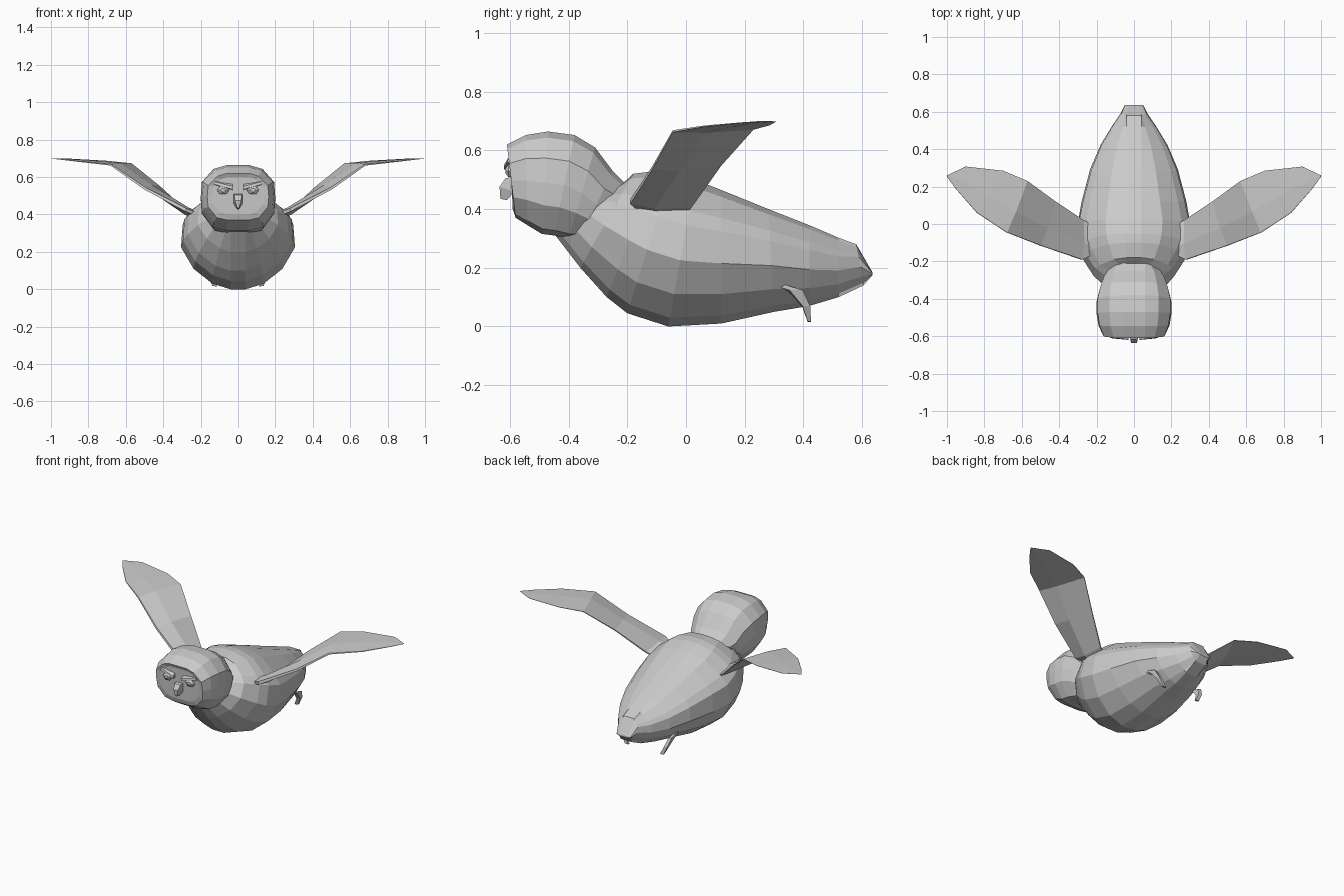
import bpy, bmesh
from mathutils import Vector

feather = bpy.data.materials.new("plain grey")
feather.diffuse_color = (0.6, 0.6, 0.6, 1)


def build(name, rings, mirrored=False):
    """Loft closed rings of points, cap both ends, optionally mirror across x."""
    bm = bmesh.new()
    loops = [[bm.verts.new(p) for p in r] for r in rings]
    for a, b in zip(loops, loops[1:]):
        n = len(a)
        for i in range(n):
            j = (i + 1) % n
            bm.faces.new((a[i], a[j], b[j], b[i]))
    bm.faces.new(loops[0][::-1])
    bm.faces.new(loops[-1])
    bmesh.ops.remove_doubles(bm, verts=bm.verts, dist=0.0005)
    bmesh.ops.recalc_face_normals(bm, faces=bm.faces)
    me = bpy.data.meshes.new(name)
    bm.to_mesh(me)
    bm.free()
    me.materials.append(feather)
    ob = bpy.data.objects.new(name, me)
    bpy.context.collection.objects.link(ob)
    if mirrored:
        mod = ob.modifiers.new("mirror", 'MIRROR')
        mod.use_mirror_merge = False
    return ob


def section(yb, zb, yt, zt, w, half, flat):
    """Tilted symmetric cross-section between a bottom and a top point."""
    pts = []
    for u, v in half:
        x = min(flat, w * 0.6) if v in (0, 1) else u * w
        pts.append((x, yb + (yt - yb) * v, zb + (zt - zb) * v))
    return pts + [(-x, y, z) for x, y, z in reversed(pts)]


# Body: bulging flanks with a narrower mantle over the back, tapering to the tail
body_half = [(0, 0), (.45, .06), (.78, .22), (1, .45), (.97, .69), (.84, .79), (.5, .95), (0, 1)]
body = [
    (-.46, .33, -.22, .48, .13), (-.36, .20, -.18, .52, .215), (-.27, .10, -.10, .53, .27),
    (-.20, .045, -.05, .525, .295), (-.06, 0, .03, .50, .305), (.12, .01, .12, .465, .28),
    (.30, .05, .28, .40, .235), (.42, .07, .42, .345, .18), (.52, .10, .52, .302, .12),
    (.605, .14, .58, .28, .07), (.635, .175, .635, .185, .05)]
build("body", [section(*s, body_half, .04) for s in body])

# Head: rounded block with chamfered crown and a flat face
head_half = [(0, 0), (.68, .05), (.97, .28), (1, .5), (.97, .74), (.66, .94), (0, 1)]
head = [
    (-.59, .40, -.60, .60, .14), (-.58, .37, -.61, .62, .165), (-.54, .345, -.545, .652, .19),
    (-.49, .315, -.47, .664, .20), (-.45, .31, -.38, .652, .20), (-.40, .30, -.31, .61, .185),
    (-.36, .30, -.25, .53, .165), (-.30, .32, -.20, .48, .13)]
build("head", [section(*s, head_half, .06) for s in head])

# Beak: hooked wedge
build("beak", [
    [(-.026, -.585, .51), (.026, -.585, .51), (.02, -.615, .505), (-.02, -.615, .505)],
    [(-.026, -.585, .46), (.026, -.585, .46), (.016, -.635, .475), (-.016, -.635, .475)],
    [(-.006, -.61, .43), (.006, -.61, .43), (.005, -.632, .435), (-.005, -.632, .435)]])

# Eyes: low faceted domes
eye = []
for y, r in ((-.58, .036), (-.605, .032), (-.615, .014)):
    eye.append([(.08 + r * a, y, .53 + r * .75 * b) for a, b in
                ((1, 0), (.5, .87), (-.5, .87), (-1, 0), (-.5, -.87), (.5, -.87))])
build("eyes", eye, True)

# Brows: slanted ridges above the eyes
build("brows", [
    [(.03, -.585, .53), (.03, -.62, .535), (.03, -.62, .55), (.03, -.585, .57)],
    [(.125, -.57, .555), (.125, -.61, .56), (.125, -.605, .575), (.125, -.57, .59)]], True)

# Wings: thin lens sections from leading edge to trailing edge
wing = [
    ((.17, -.14, .38), (.17, -.03, .36), .022), ((.28, -.19, .425), (.27, .02, .41), .022),
    ((.50, -.115, .54), (.42, .12, .55), .016), ((.68, -.045, .665), (.57, .23, .672), .010),
    ((.84, .06, .682), (.70, .285, .686), .006), ((.95, .185, .694), (.90, .307, .698), .003),
    ((.998, .25, .699), (1.0, .26, .70), .001)]
rings = []
for lead, trail, t in wing:
    a, b = Vector(lead), Vector(trail)
    up = Vector((-.5, 0, .85)) * t
    rings.append([a - up * .4, a.lerp(b, .4) - up, b - up * .2,
                  b + up * .2, a.lerp(b, .4) + up, a + up * .4])
build("wings", rings, True)

# Feet: small spikes trailing back from the belly
foot = [(.165, .31, .135, .022), (.165, .375, .115, .022), (.15, .41, .065, .013), (.125, .42, .015, .006)]
build("feet", [[(x - .012, y - r, z), (x + .012, y - r, z + r * .4),
                (x + .012, y + r, z + r * .4), (x - .012, y + r, z)] for x, y, z, r in foot], True)
